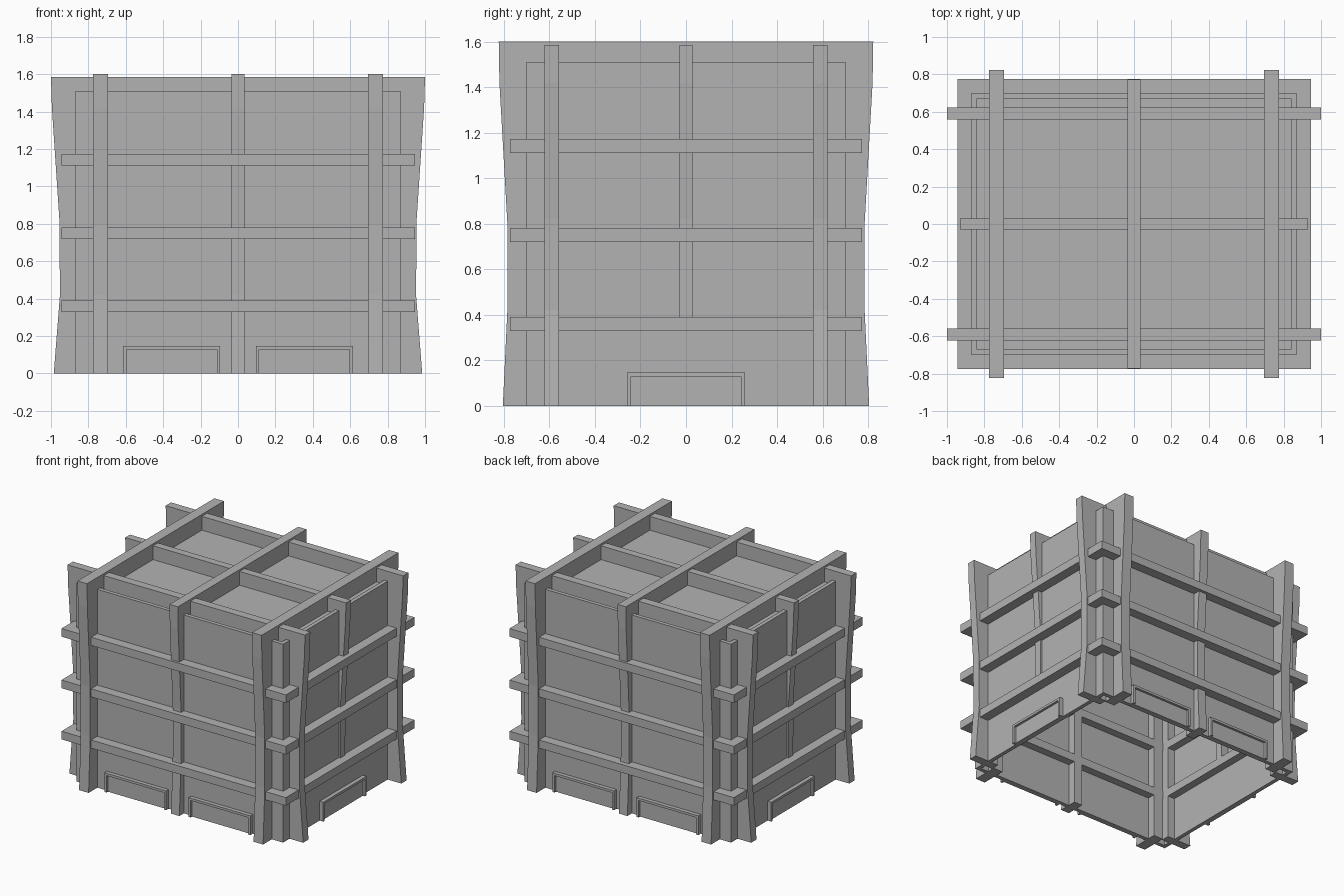
import bpy
import bmesh

cube = bpy.data.objects.get("Cube")
if cube:
    bpy.data.objects.remove(cube, do_unlink=True)

grey = bpy.data.materials.new("plain grey")
grey.use_nodes = True
colour = (0.45, 0.45, 0.45, 1)
grey.diffuse_color = colour
grey.node_tree.nodes["Principled BSDF"].inputs["Base Color"].default_value = colour

HX, HY, WALL_TOP, THICK = 0.87, 0.70, 1.51, 0.03
INSIDE = 0.06  # how far the framing reaches inside the walls


def finish(name, bm):
    bmesh.ops.recalc_face_normals(bm, faces=bm.faces)
    mesh = bpy.data.meshes.new(name)
    bm.to_mesh(mesh)
    bm.free()
    mesh.materials.append(grey)
    obj = bpy.data.objects.new(name, mesh)
    bpy.context.collection.objects.link(obj)
    return obj


def prism(name, outline, place, low, high):
    """Extrude a 2D outline; place(u, v, w) maps it into space."""
    bm = bmesh.new()
    face = bm.faces.new([bm.verts.new(place(u, v, low)) for u, v in outline])
    side = bmesh.ops.extrude_face_region(bm, geom=[face])["geom"]
    move = [b - a for a, b in zip(place(0, 0, low), place(0, 0, high))]
    bmesh.ops.translate(bm, vec=move, verts=[v for v in side if isinstance(v, bmesh.types.BMVert)])
    return finish(name, bm)


def along_x(u, v, w):
    return (u, w, v)


def along_y(u, v, w):
    return (w, u, v)


def box(name, x0, x1, y0, y1, z0, z1):
    return prism(name, [(x0, z0), (x1, z0), (x1, z1), (x0, z1)], along_x, y0, y1)


def ring(name, ox, oy, ix, iy, z0, z1):
    """Rectangular hoop with a square opening."""
    bm = bmesh.new()
    corners = [(-1, -1), (1, -1), (1, 1), (-1, 1)]
    loops = [[bm.verts.new((sx * x, sy * y, z)) for sx, sy in corners]
             for x, y, z in ((ox, oy, z0), (ox, oy, z1), (ix, iy, z1), (ix, iy, z0))]
    for i in range(4):
        a, b = loops[i], loops[(i + 1) % 4]
        for j in range(4):
            k = (j + 1) % 4
            bm.faces.new((a[j], a[k], b[k], b[j]))
    return finish(name, bm)


def gantry(name, place, profile, inner, beam_bottom, centre, width):
    """Two curved legs joined by a roof beam."""
    foot = profile[0][1]
    right = profile + [(-u, z) for u, z in reversed(profile)]
    arch = [(-inner, foot), (-inner, beam_bottom), (inner, beam_bottom), (inner, foot)]
    return prism(name, right + arch, place, centre - width / 2, centre + width / 2)


# Hollow shell, open below, with a sunken roof panel
ring("walls", HX, HY, HX - THICK, HY - THICK, 0, WALL_TOP)
box("roof_panel", -HX + THICK, HX - THICK, -HY + THICK, HY - THICK, 1.45, 1.48)

# Gantries running front to back
leg_y = [(0.805, 0), (0.785, 0.42), (0.785, 0.8), (0.82, 1.42), (0.823, 1.6)]
for name, x, width, inset in (("right_long_rib", -0.735, 0.08, 0),
                              ("middle_long_rib", 0, 0.07, 0.05),
                              ("left_long_rib", 0.735, 0.08, 0)):
    profile = [(u - inset, z) for u, z in leg_y]
    gantry(name, along_y, profile, HY - THICK - INSIDE, 1.42, x, width)

# Gantries running side to side; the middle one stops above the side hatch
leg_x = [(0.985, 0), (0.952, 0.42), (0.955, 0.82), (0.995, 1.42), (1.0, 1.585)]
for name, y, width, inset in (("front_cross_rib", -0.59, 0.064, 0),
                              ("middle_cross_rib", 0, 0.058, 0.07),
                              ("back_cross_rib", 0.59, 0.064, 0)):
    profile = [(u - inset, z) for u, z in leg_x]
    if inset:
        profile[0] = (profile[1][0], 0.36)
        del profile[1]
    gantry(name, along_x, profile, HX - THICK - INSIDE, 1.42, y, width)

# Horizontal bands around the shell
for name, z in (("lower_band", 0.36), ("middle_band", 0.75), ("upper_band", 1.142)):
    ring(name, 0.945, 0.774, HX - THICK - INSIDE, HY - THICK - INSIDE, z - 0.031, z + 0.031)


# Low hatches: an arched frame around a shallow panel
def hatch(name, place, centre, wall, sign):
    half, height, rim = 0.26, 0.147, 0.018
    a, b = centre - half, centre + half
    frame = [(a, 0), (a, height), (b, height), (b, 0), (b - rim, 0),
             (b - rim, height - rim), (a + rim, height - rim), (a + rim, 0)]
    panel = [frame[7], frame[6], frame[5], frame[4]]
    prism(name + "_frame", frame, place, sign * (wall - 0.01), sign * (wall + 0.03))
    prism(name + "_panel", panel, place, sign * (wall - 0.01), sign * (wall + 0.012))


for side, sign in (("front", -1), ("back", 1)):
    for hand, x in (("right", -0.355), ("left", 0.355)):
        hatch(f"{side}_{hand}_hatch", along_x, x, HY, sign)
for side, sign in (("right", -1), ("left", 1)):
    hatch(f"{side}_hatch", along_y, 0, HX, sign)
